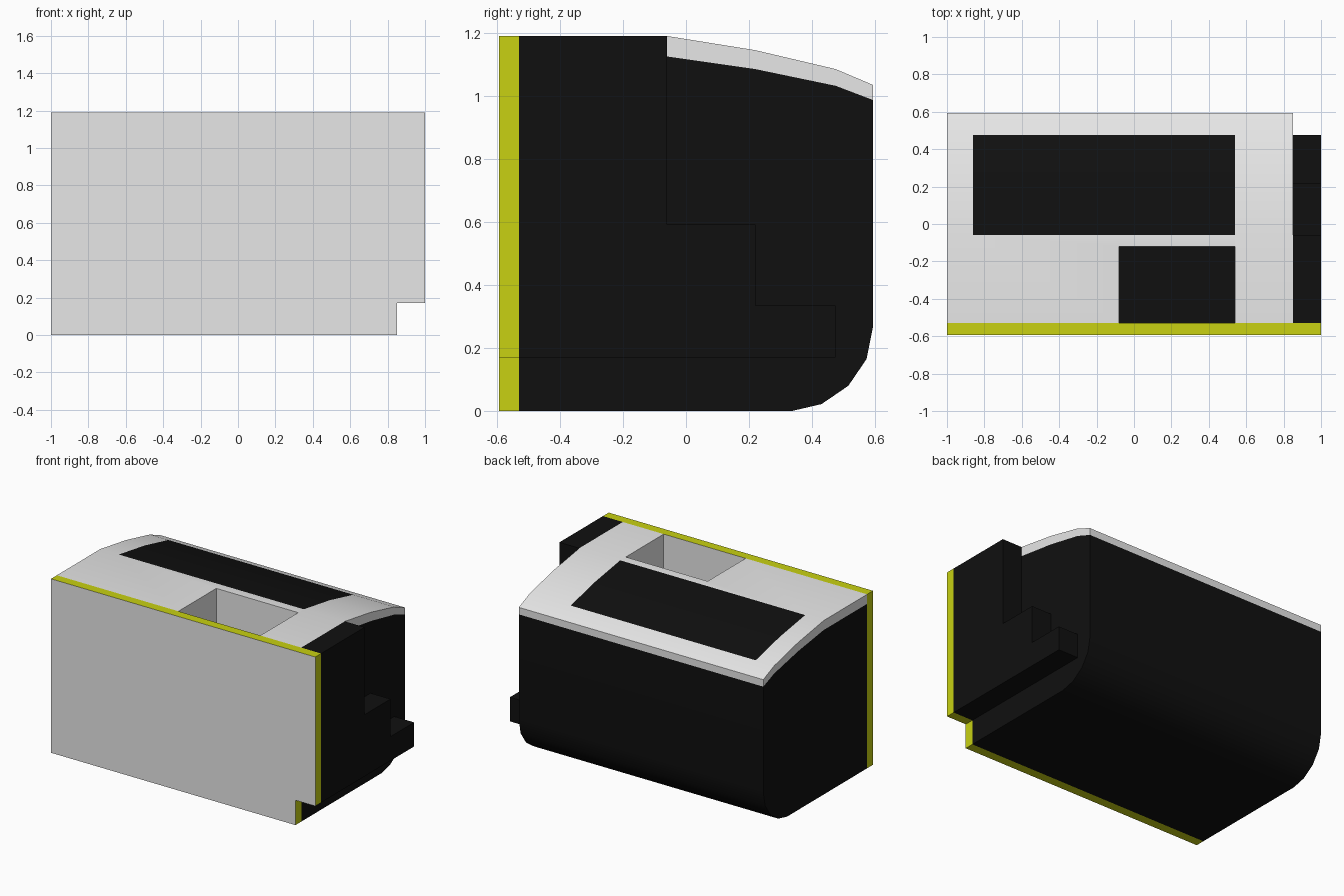
import bpy
import bmesh
from mathutils import Vector

cube = bpy.data.objects.get("Cube")
if cube:
    bpy.data.objects.remove(cube, do_unlink=True)


def material(name, colour):
    mat = bpy.data.materials.new(name)
    mat.use_nodes = True
    mat.diffuse_color = (*colour, 1)
    bsdf = next(n for n in mat.node_tree.nodes if n.type == 'BSDF_PRINCIPLED')
    bsdf.inputs["Base Color"].default_value = (*colour, 1)
    return mat


MATERIALS = [
    material("light grey", (0.8, 0.8, 0.8)),
    material("black", (0.005, 0.005, 0.005)),
    material("olive yellow", (0.58, 0.64, 0.006)),
]
GREY, BLACK, OLIVE = range(3)
FRONT, BACK = -0.593, 0.593
PLATE_BACK = -0.53
LEFT_WALL = 0.85
TOP = 1.19


def extrude(name, outline, offset, rule, cuts=()):
    """Prism from a closed 3D outline, optionally sliced across x, coloured by rule."""
    bm = bmesh.new()
    base = bm.faces.new([bm.verts.new(p) for p in outline])
    swept = bmesh.ops.extrude_face_region(bm, geom=[base], use_keep_orig=True)
    moved = [g for g in swept["geom"] if isinstance(g, bmesh.types.BMVert)]
    bmesh.ops.translate(bm, vec=Vector(offset), verts=moved)
    for x in cuts:
        bmesh.ops.bisect_plane(bm, geom=bm.verts[:] + bm.edges[:] + bm.faces[:],
                               plane_co=(x, 0, 0), plane_no=(1, 0, 0))
    bmesh.ops.recalc_face_normals(bm, faces=bm.faces)
    bm.normal_update()
    for face in bm.faces:
        face.material_index = rule(face)
    mesh = bpy.data.meshes.new(name)
    bm.to_mesh(mesh)
    bm.free()
    for mat in MATERIALS:
        mesh.materials.append(mat)
    obj = bpy.data.objects.new(name, mesh)
    bpy.context.collection.objects.link(obj)
    return obj


def side_prism(name, profile, x0, x1, rule, cuts=()):
    return extrude(name, [(x0, y, z) for y, z in profile], (x1 - x0, 0, 0), rule, cuts)


def activate(obj):
    bpy.ops.object.select_all(action='DESELECT')
    obj.select_set(True)
    bpy.context.view_layer.objects.active = obj


def roof_colour(face):
    c = face.calc_center_median()
    in_panel = -0.86 < c.x < 0.54 and -0.06 < c.y < 0.475
    return BLACK if face.normal.z > 0.5 and in_panel else GREY


# Main body with rounded lower back edge, and the curved roof slab above it
roof_top = [(PLATE_BACK, TOP), (-0.06, TOP), (0.22, 1.145), (0.475, 1.085), (BACK, 1.035)]
roof_under = [(PLATE_BACK, 1.125), (-0.06, 1.125), (0.22, 1.085), (0.475, 1.032), (BACK, 0.987)]
lower_back = [(BACK, 0.265), (0.573, 0.165), (0.515, 0.08), (0.43, 0.022), (0.335, 0)]
body = side_prism("main_body", roof_under + lower_back + [(PLATE_BACK, 0)],
                  -1, LEFT_WALL, lambda f: BLACK)
roof = side_prism("roof_slab", roof_top + roof_under[::-1],
                  -1, LEFT_WALL, roof_colour, cuts=(-0.86, 0.54))

# Deep pocket behind the front plate: grey walls, black floor
pocket = [(-0.56, 0.6), (-0.12, 0.6), (-0.12, 1.3), (-0.56, 1.3)]
cutter = side_prism("pocket_cutter", pocket, -0.08, 0.54,
                    lambda f: BLACK if f.normal.z < -0.5 else GREY)
cutter.hide_render = True
for target in (body, roof):
    activate(target)
    mod = target.modifiers.new("pocket", 'BOOLEAN')
    mod.operation = 'DIFFERENCE'
    mod.solver = 'EXACT'
    mod.object = cutter
    bpy.ops.object.modifier_apply(modifier=mod.name)
    bpy.ops.object.shade_smooth_by_angle(angle=0.5)
bpy.data.objects.remove(cutter, do_unlink=True)

# Stepped block on the left side
steps = [(PLATE_BACK, 0.17), (0.475, 0.17), (0.475, 0.335), (0.22, 0.335),
         (0.22, 0.592), (-0.06, 0.592), (-0.06, TOP), (PLATE_BACK, TOP)]
side_prism("stepped_side_block", steps, LEFT_WALL, 1, lambda f: BLACK)

# Front plate with notched lower corner: grey faces, olive rim
plate = [(-1, 0), (LEFT_WALL, 0), (LEFT_WALL, 0.17), (1, 0.17), (1, TOP), (-1, TOP)]
extrude("front_plate", [(x, FRONT, z) for x, z in plate], (0, PLATE_BACK - FRONT, 0),
        lambda f: GREY if abs(f.normal.y) > 0.5 else OLIVE)
